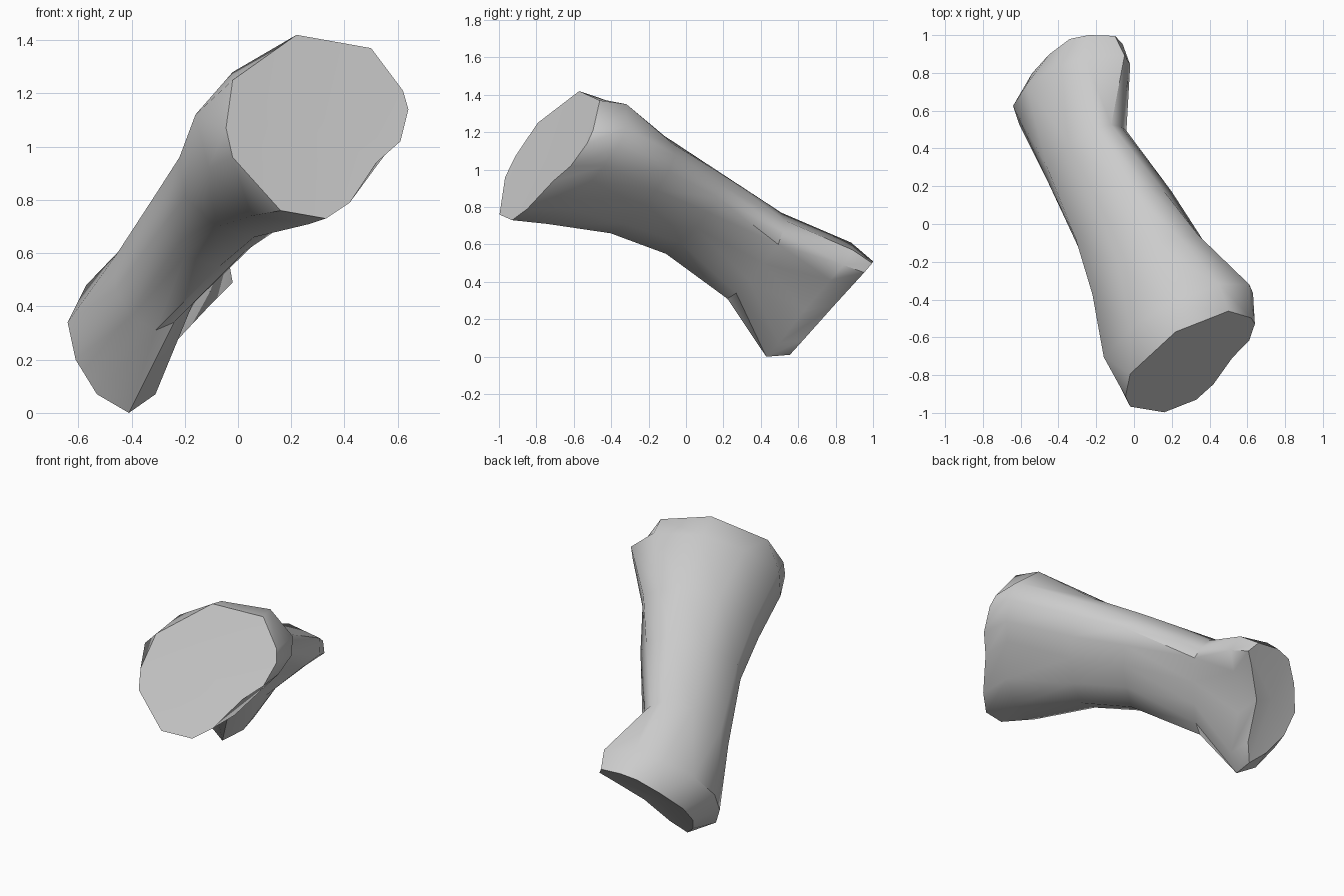
import bpy, bmesh, math

bm = bmesh.new()


def ring(center, slope_x, slope_z, *outline):
    """Cross-section: outline seen from the front, lying in a tilted plane."""
    cx, cy, cz = center
    return [bm.verts.new((x, cy + slope_x * (x - cx) + slope_z * (z - cz), z))
            for x, z in outline]


# large joint face at the near end
base_face = ring((.28, -.745, 1.08), .50, .60,
                 (.22, 1.42), (-.02, 1.25), (-.045, 1.07), (-.02, .96),
                 (.16, .76), (.33, .73), (.42, .79), (.52, .94),
                 (.61, 1.02), (.64, 1.14), (.62, 1.21), (.50, 1.37))
# flared rim just behind it
base_rim = ring((.22, -.59, 1.03), .43, .54,
                (.18, 1.37), (-.02, 1.28), (-.16, 1.12), (-.11, .92),
                (.05, .74), (.27, .71), (.42, .79), (.53, .94),
                (.59, 1.02), (.63, 1.12), (.61, 1.22), (.45, 1.35))
# shaft: start, middle and end of the taper
shaft_start = ring((.10, -.25, .92), .45, .52,
                   (.10, 1.18), (-.08, 1.13), (-.22, .96), (-.20, .81),
                   (-.08, .70), (.06, .66), (.18, .71), (.28, .80),
                   (.34, .89), (.37, .99), (.34, 1.08), (.24, 1.14))
shaft_middle = ring((-.02, .02, .75), .45, .52,
                    (0, 1.0), (-.18, .95), (-.31, .82), (-.29, .69),
                    (-.20, .59), (-.07, .55), (.03, .61), (.12, .69),
                    (.18, .77), (.20, .85), (.15, .92), (.08, .98))
shaft_end = ring((-.20, .38, .52), .45, .52,
                 (-.20, .77), (-.34, .72), (-.46, .59), (-.46, .46),
                 (-.40, .36), (-.31, .31), (-.24, .34), (-.17, .41),
                 (-.11, .50), (-.04, .60), (-.07, .67), (-.12, .73))
# two-lobed knuckle at the far end
knuckle = ring((-.36, .69, .36), .18, .70,
               (-.26, .61), (-.42, .57), (-.57, .48), (-.64, .34),
               (-.61, .20), (-.53, .07), (-.41, .00), (-.31, .07),
               (-.25, .25), (-.10, .41), (-.02, .49), (-.05, .57))
knuckle_tip = ring((-.34, .83, .32), .03, .88,
                   (-.24, .51), (-.34, .49), (-.45, .40), (-.54, .29),
                   (-.54, .18), (-.48, .08), (-.40, .01), (-.33, .09),
                   (-.26, .27), (-.12, .40), (-.06, .45), (-.10, .50))

# skin the sections
rings = [base_face, base_rim, shaft_start, shaft_middle, shaft_end,
         knuckle, knuckle_tip]
for a, b in zip(rings, rings[1:]):
    for i in range(12):
        j = (i + 1) % 12
        bm.faces.new((a[i], a[j], b[j], b[i]))

# close both ends with a slightly dished fan
for loop, hub in ((base_face, (.28, -.735, 1.08)), (knuckle_tip, (-.36, .80, .31))):
    h = bm.verts.new(hub)
    for i in range(12):
        bm.faces.new((loop[i], loop[(i + 1) % 12], h))

bmesh.ops.recalc_face_normals(bm, faces=bm.faces)
mesh = bpy.data.meshes.new("finger_bone")
bm.to_mesh(mesh)
bm.free()
bone = bpy.data.objects.new("finger_bone", mesh)
bpy.context.collection.objects.link(bone)
bpy.context.view_layer.objects.active = bone
bone.select_set(True)
bpy.ops.object.shade_smooth_by_angle(angle=math.radians(45))
